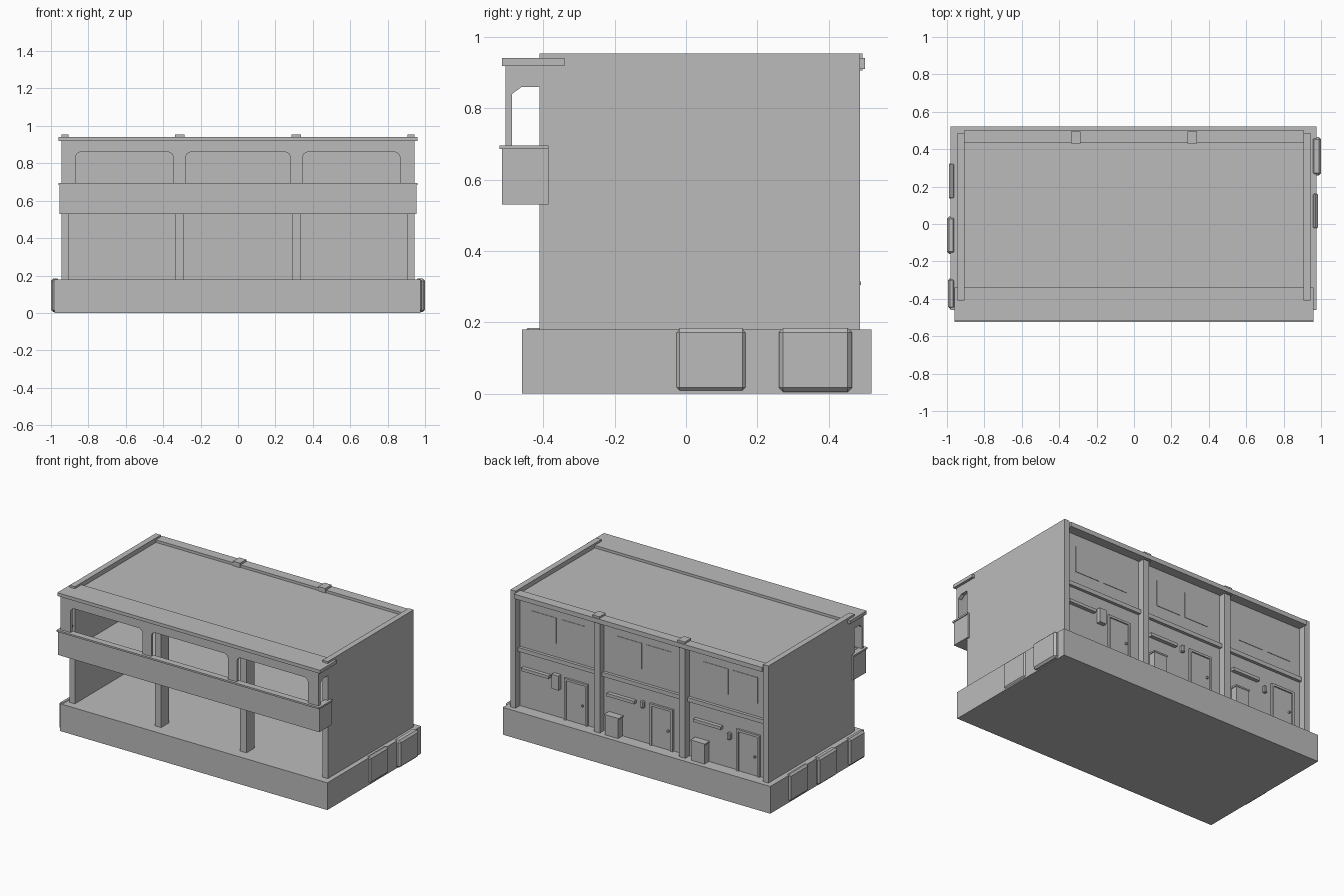
import bpy, bmesh
from mathutils import Vector

cube = bpy.data.objects.get("Cube")
if cube:
    bpy.data.objects.remove(cube, do_unlink=True)

GREY = (0.5, 0.5, 0.5, 1)
mat = bpy.data.materials.new("concrete_grey")
mat.use_nodes = True
mat.diffuse_color = GREY
mat.node_tree.nodes["Principled BSDF"].inputs["Base Color"].default_value = GREY


def finish(name, bm):
    bmesh.ops.recalc_face_normals(bm, faces=bm.faces)
    mesh = bpy.data.meshes.new(name)
    bm.to_mesh(mesh)
    bm.free()
    mesh.materials.append(mat)
    obj = bpy.data.objects.new(name, mesh)
    bpy.context.collection.objects.link(obj)
    return obj


def box(name, x, y, z, bevel=0):
    """Box from (min, max) ranges on each axis."""
    bm = bmesh.new()
    bmesh.ops.create_cube(bm, size=1)
    for v in bm.verts:
        v.co = [r[0] if c < 0 else r[1] for c, r in zip(v.co, (x, y, z))]
    obj = finish(name, bm)
    if bevel:
        mod = obj.modifiers.new("bevel", "BEVEL")
        mod.width = bevel
        mod.segments = 1
    return obj


def prism(name, outline, axis, lo, hi):
    """Extrude a 2D outline along x (outline is y, z) or y (outline is x, z)."""
    bm = bmesh.new()
    place = (lambda a, b: (lo, a, b)) if axis == "x" else (lambda a, b: (a, lo, b))
    face = bm.faces.new([bm.verts.new(place(a, b)) for a, b in outline])
    new = bmesh.ops.extrude_face_region(bm, geom=[face])["geom"]
    shift = Vector((hi - lo, 0, 0) if axis == "x" else (0, hi - lo, 0))
    bmesh.ops.translate(bm, vec=shift, verts=[v for v in new if isinstance(v, bmesh.types.BMVert)])
    return finish(name, bm)


WALL = 0.44    # outer plane of the rear wall
BASE = 0.18    # ground floor level

# Plinth, with weathered blocks along both ends
box("plinth", (-0.98, 0.975), (-0.46, 0.52), (0, BASE))
for i, (y0, y1, out) in enumerate([(0.13, 0.33, 0.99), (-0.16, 0.04, 1.0), (-0.455, -0.29, 0.995)]):
    box(f"left_block_{i}", (-out, -0.955), (y0, y1), (0.005, 0.184), 0.012)
for i, (y0, y1, out) in enumerate([(0.26, 0.465, 1.0), (-0.03, 0.17, 0.983)]):
    box(f"right_block_{i}", (0.95, out), (y0, y1), (0.005, 0.184), 0.012)

# Main shell
for side, s in (("right", -1), ("left", 1)):
    box(f"{side}_side_wall", sorted((s * 0.905, s * 0.943)), (-0.41, 0.487), (BASE, 0.953))
box("rear_wall", (-0.91, 0.91), (0.41, WALL), (BASE, 0.92))
box("upper_floor", (-0.91, 0.91), (-0.41, 0.42), (0.53, 0.55))
box("roof", (-0.91, 0.91), (-0.40, WALL), (0.90, 0.923))
box("front_eave", (-0.96, 0.96), (-0.515, -0.34), (0.918, 0.94))
box("rear_beam", (-0.907, 0.907), (WALL, 0.502), (0.91, 0.94))
box("rear_parapet", (-0.907, 0.907), (WALL - 0.004, 0.46), (0.92, 0.94))
box("rear_ledge", (-0.907, 0.907), (WALL - 0.01, 0.46), (0.545, 0.572))

# Columns shared by both floors
for i, x in enumerate((-0.312, 0.312)):
    box(f"front_column_{i}", (x - 0.023, x + 0.023), (-0.39, -0.305), (BASE, 0.91))
    box(f"rear_column_{i}", (x - 0.022, x + 0.022), (WALL - 0.01, 0.485), (BASE, 0.93))
    box(f"column_cap_{i}", (x - 0.026, x + 0.026), (0.43, 0.495), (0.905, 0.953))

# Balcony with parapet and rim
box("balcony_floor", (-0.955, 0.955), (-0.515, -0.385), (0.53, 0.55))
box("balcony_front", (-0.955, 0.955), (-0.515, -0.485), (0.53, 0.687))
box("balcony_front_rim", (-0.96, 0.96), (-0.523, -0.48), (0.685, 0.696))
for side, s in (("right", -1), ("left", 1)):
    box(f"balcony_{side}_end", sorted((s * 0.925, s * 0.955)), (-0.515, -0.385), (0.53, 0.687))
    box(f"balcony_{side}_rim", sorted((s * 0.92, s * 0.96)), (-0.523, -0.385), (0.685, 0.696))

# Arcade screen with clipped-corner openings
LOW, HEAD, TOP, CLIP = 0.68, 0.86, 0.92, 0.025
outline = [(-0.945, TOP), (-0.945, LOW)]
for a, b in ((-0.87, -0.345), (-0.28, 0.28), (0.345, 0.865)):
    outline += [(a, LOW), (a, HEAD - CLIP), (a + CLIP / 3, HEAD - CLIP / 3), (a + CLIP, HEAD),
                (b - CLIP, HEAD), (b - CLIP / 3, HEAD - CLIP / 3), (b, HEAD - CLIP), (b, LOW)]
outline += [(0.943, LOW), (0.943, TOP)]
prism("arcade_screen", outline, "y", -0.505, -0.487)
bracket = [(-0.505, LOW), (-0.487, LOW), (-0.487, 0.84), (-0.46, HEAD),
           (-0.405, HEAD), (-0.405, TOP), (-0.505, TOP)]
prism("right_bracket", bracket, "x", -0.945, -0.918)
prism("left_bracket", bracket, "x", 0.918, 0.943)

# Rear bays: door, shelf awning, lamp and two upper windows each
for i, c in enumerate((-0.768, -0.135, 0.49)):
    x0, x1, top = c - 0.085, c + 0.085, 0.455
    box(f"door_{i}", (x0 + 0.015, x1 - 0.015), (WALL - 0.01, WALL + 0.006), (BASE, top - 0.015))
    for n, edge in enumerate((x0, x1 - 0.015)):
        box(f"door_jamb_{i}_{n}", (edge, edge + 0.015), (WALL - 0.01, WALL + 0.014), (BASE, top))
    box(f"door_head_{i}", (x0, x1), (WALL - 0.01, WALL + 0.014), (top - 0.015, top))
    box(f"door_handle_{i}", (x0 + 0.03, x0 + 0.04), (WALL, WALL + 0.018), (0.30, 0.312))
    box(f"shelf_awning_{i}", (c + 0.19, c + 0.39), (WALL - 0.01, WALL + 0.025), (0.425, 0.445))
    lamp_z = 0.37 if i == 0 else 0.41
    box(f"lamp_{i}", (c + 0.125, c + 0.15), (WALL - 0.01, WALL + 0.02), (lamp_z, lamp_z + 0.045), 0.005)
    for n, w in enumerate((c - 0.065, c + 0.15)):
        box(f"upper_window_{i}_{n}", (w, w + 0.18), (WALL - 0.01, WALL + 0.003), (0.66, 0.83))

# Service boxes on the rear wall
for i, x in enumerate((-0.475, 0.155)):
    box(f"ground_unit_{i}", (x, x + 0.095), (WALL - 0.01, 0.487), (BASE, 0.305))
    box(f"ground_unit_lid_{i}", (x - 0.005, x + 0.1), (WALL - 0.01, 0.49), (0.305, 0.315))
box("meter_box", (0.605, 0.655), (WALL - 0.01, WALL + 0.028), (0.37, 0.465))
